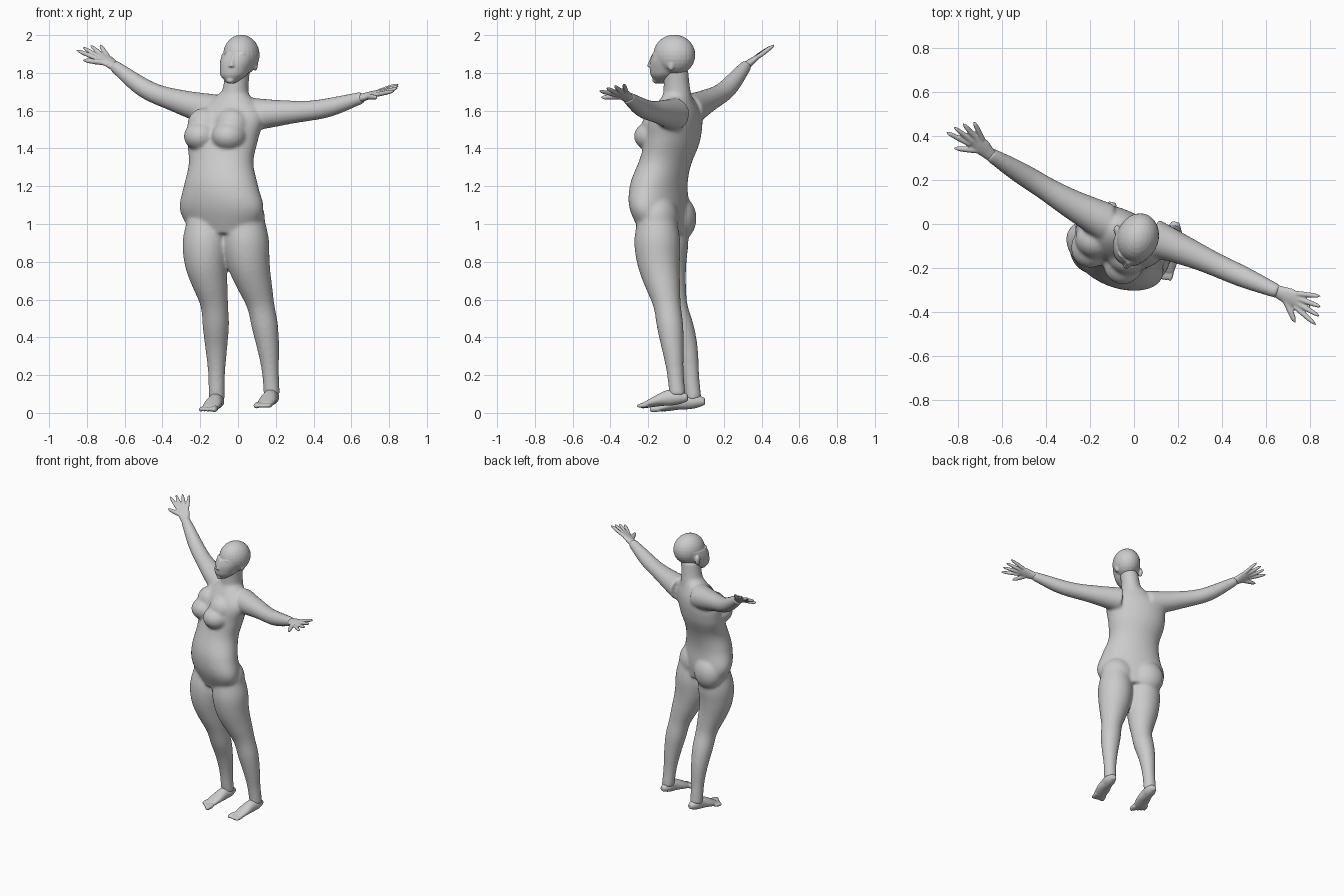
import bpy, bmesh, math
from mathutils import Vector, Matrix

if "Cube" in bpy.data.objects:
    bpy.data.objects.remove(bpy.data.objects["Cube"], do_unlink=True)

skin = bpy.data.materials.new("grey_skin")
skin.use_nodes = True
skin.diffuse_color = (0.6, 0.6, 0.6, 1)
skin.node_tree.nodes["Principled BSDF"].inputs["Base Color"].default_value = skin.diffuse_color

UP = Vector((0, 0, 1))
LEFT = Vector((.89, -.45, 0)).normalized()        # the figure's own left
FRONT = LEFT.cross(UP)
HEAD_LEFT = Vector((.95, -.31, 0)).normalized()   # the head is turned a little less


def sample(values, t):
    """Smooth value at t (0 to 1) through evenly spaced values."""
    last = len(values) - 1
    i = min(int(t * last), last - 1)
    f = t * last - i
    b, c = values[i], values[i + 1]
    a = values[i - 1] if i else b * 2 - c
    d = values[i + 2] if i + 2 <= last else c * 2 - b
    return b + (c - a) * (f / 2) + (a * 2 - b * 5 + c * 4 - d) * (f * f / 2) + (b * 3 - a - c * 3 + d) * (f ** 3 / 2)


def tube(bm, path, widths, depths, side, level=False, sides=24, steps=28):
    """Closed tube along a path; level keeps every ring horizontal."""
    path = [Vector(point) for point in path]
    rings = []
    for i in range(steps + 1):
        t = i / steps
        along = UP
        if not level:
            along = (sample(path, min(t + .02, 1)) - sample(path, max(t - .02, 0))).normalized()
        across = (side - along * side.dot(along)).normalized()
        wide = across * sample(widths, t)
        deep = along.cross(across) * sample(depths, t)
        centre = sample(path, t)
        angles = [math.tau * k / sides for k in range(sides)]
        rings.append([bm.verts.new(centre + wide * math.cos(a) + deep * math.sin(a)) for a in angles])
    for lower, upper in zip(rings, rings[1:]):
        for k in range(sides):
            n = (k + 1) % sides
            bm.faces.new((lower[k], lower[n], upper[n], upper[k]))
    bm.faces.new(reversed(rings[0]))
    bm.faces.new(rings[-1])


def blob(bm, centre, radii, side):
    """Ellipsoid with radii along side, front and up."""
    basis = Matrix((side, side.cross(UP), UP)).transposed().to_4x4()
    matrix = Matrix.Translation(centre) @ basis @ Matrix.Diagonal((*radii, 1))
    bmesh.ops.create_uvsphere(bm, u_segments=24, v_segments=14, radius=1, matrix=matrix)


def digit(bm, start, end, radius):
    """Tapered finger or toe with a rounded tip."""
    taper = [radius * math.sqrt(1 - (k / 8) ** 4) + .001 for k in range(9)]
    tube(bm, (start, end), taper, taper, UP.cross(end - start), sides=12, steps=12)


def finish(bm, name, voxel, smoothing):
    """Fuse the overlapping volumes into one smooth skin."""
    bmesh.ops.recalc_face_normals(bm, faces=bm.faces)
    mesh = bpy.data.meshes.new(name)
    bm.to_mesh(mesh)
    bm.free()
    mesh.materials.append(skin)
    part = bpy.data.objects.new(name, mesh)
    bpy.context.collection.objects.link(part)
    fuse = part.modifiers.new("fuse", 'REMESH')
    fuse.mode = 'VOXEL'
    fuse.voxel_size = voxel
    fuse.use_smooth_shade = True
    soften = part.modifiers.new("soften", 'SMOOTH')
    soften.factor = .5
    soften.iterations = smoothing


body = bmesh.new()

# torso from crotch to collar, then neck
tube(body, [(-.08, -.12, .95), (-.09, -.145, 1.2), (-.08, -.07, 1.45), (-.02, -.045, 1.7)],
     [.18, .24, .21, .18, .2, .2, .07], [.1, .13, .135, .13, .13, .115, .065], LEFT, level=True, sides=40)
tube(body, [(-.02, -.045, 1.66), (0, -.055, 1.82)], [.076, .066, .064], [.078, .07, .068], LEFT, level=True)

# breasts sloping up into the chest, and buttocks
chest, seat = Vector((-.12, -.14, 1.465)), Vector((-.065, -.095, 1.03))
for sign in (1, -1):
    breast = chest + LEFT * .083 * sign
    blob(body, breast, (.092, .1, .08), LEFT)
    blob(body, breast + UP * .06 - FRONT * .03, (.09, .08, .09), LEFT)
    blob(body, seat + LEFT * .105 * sign, (.118, .1, .125), LEFT)


def arm(name, shoulder, upper, elbow, wrist, aim, spread):
    """Arm and open hand; aim runs along the fingers, spread towards the thumb."""
    wrist, aim, spread = Vector(wrist), Vector(aim).normalized(), Vector(spread).normalized()
    girth = [.088, .071, .056, .049, .032]
    tube(body, (shoulder, upper, elbow, wrist), girth, girth, FRONT)
    hand = bmesh.new()
    tube(hand, (wrist - aim * .03, wrist + aim * .11), [.026, .034, .042, .03], [.023, .02, .016, .01], spread)
    digit(hand, wrist + aim * .03 + spread * .01, wrist + (aim + spread) * .105, .014)
    for i in range(4):
        place = 1.5 - i
        knuckle = wrist + aim * .09 + spread * .021 * place
        digit(hand, knuckle, wrist + aim * (.225 - .012 * abs(place)) + spread * .046 * place, .0115)
    finish(hand, name + "_hand", .005, 4)


arm("left", (.08, -.06, 1.58), (.25, -.13, 1.59), (.45, -.22, 1.61), (.66, -.31, 1.67),
    aim=(.17, -.08, .05), spread=(-.15, -.95, -.26))
arm("right", (-.13, .01, 1.6), (-.3, .1, 1.645), (-.48, .21, 1.71), (-.66, .32, 1.84),
    aim=(-.14, .13, .1), spread=(-.91, -.36, -.2))


def leg(name, path, offset, inner):
    """Leg and foot; offset moves the sole, inner is the big toe's side."""
    girth = [.105, .122, .114, .094, .073, .07, .058, .045, .043]
    tube(body, path, girth, girth, LEFT)
    foot = bmesh.new()
    heel, arch, ball = (Vector(p) + Vector(offset) for p in ((-.1, .1, .06), (-.12, 0, .06), (-.15, -.12, .024)))
    tube(foot, (heel, arch, ball), [.018, .038, .04, .048, .044], [.018, .038, .042, .03, .017], LEFT)
    for i in range(5):
        shift = LEFT * inner * (.034 - .0175 * i)
        start = ball + shift + Vector((0, .006 * i, 0))
        digit(foot, start, start + shift * .15 + Vector((-.015, -.057, -.008)), .012 if i else .016)
    finish(foot, name + "_foot", .005, 5)


leg("right", [(-.165, -.1, 1.02), (-.17, -.11, .8), (-.125, -.065, .57), (-.115, .005, .34), (-.113, .04, .07)],
    offset=(0, 0, 0), inner=1)
leg("left", [(.035, -.155, 1.02), (.055, -.145, .8), (.12, -.1, .57), (.16, -.07, .34), (.18, -.045, .09)],
    offset=(.29, -.09, .02), inner=-1)

finish(body, "body", .008, 18)

# head: cranium over a tapering face
head = bmesh.new()
blob(head, (.018, -.062, 1.895), (.095, .113, .107), HEAD_LEFT)
tube(head, [(-.037, -.13, 1.745), (.01, -.07, 1.9)], [.02, .066, .082, .091, .093],
     [.026, .07, .093, .107, .11], HEAD_LEFT, level=True, sides=40)

# nose, lips and chin
tube(head, [(-.022, -.17, 1.895), (-.034, -.19, 1.84), (-.034, -.184, 1.83)],
     [.01, .011, .016, .012], [.014, .014, .015, .01], HEAD_LEFT, level=True)
for height in (1.81, 1.799):
    blob(head, (-.04, -.171, height), (.024, .013, .007), HEAD_LEFT)
blob(head, (-.041, -.16, 1.762), (.022, .018, .018), HEAD_LEFT)

# eyes, brows, cheeks and ears
face, ears = Vector((-.019, -.155, 1.88)), Vector((.006, -.052, 1.845))
for sign in (1, -1):
    eye = face + HEAD_LEFT * .035 * sign
    blob(head, eye, (.017, .014, .009), HEAD_LEFT)
    blob(head, eye + UP * .021, (.024, .012, .006), HEAD_LEFT)
    blob(head, eye + HEAD_LEFT * .008 * sign - Vector((.008, -.012, .04)), (.025, .022, .022), HEAD_LEFT)
    blob(head, ears + HEAD_LEFT * .09 * sign, (.013, .02, .034), HEAD_LEFT)

finish(head, "head", .005, 4)
